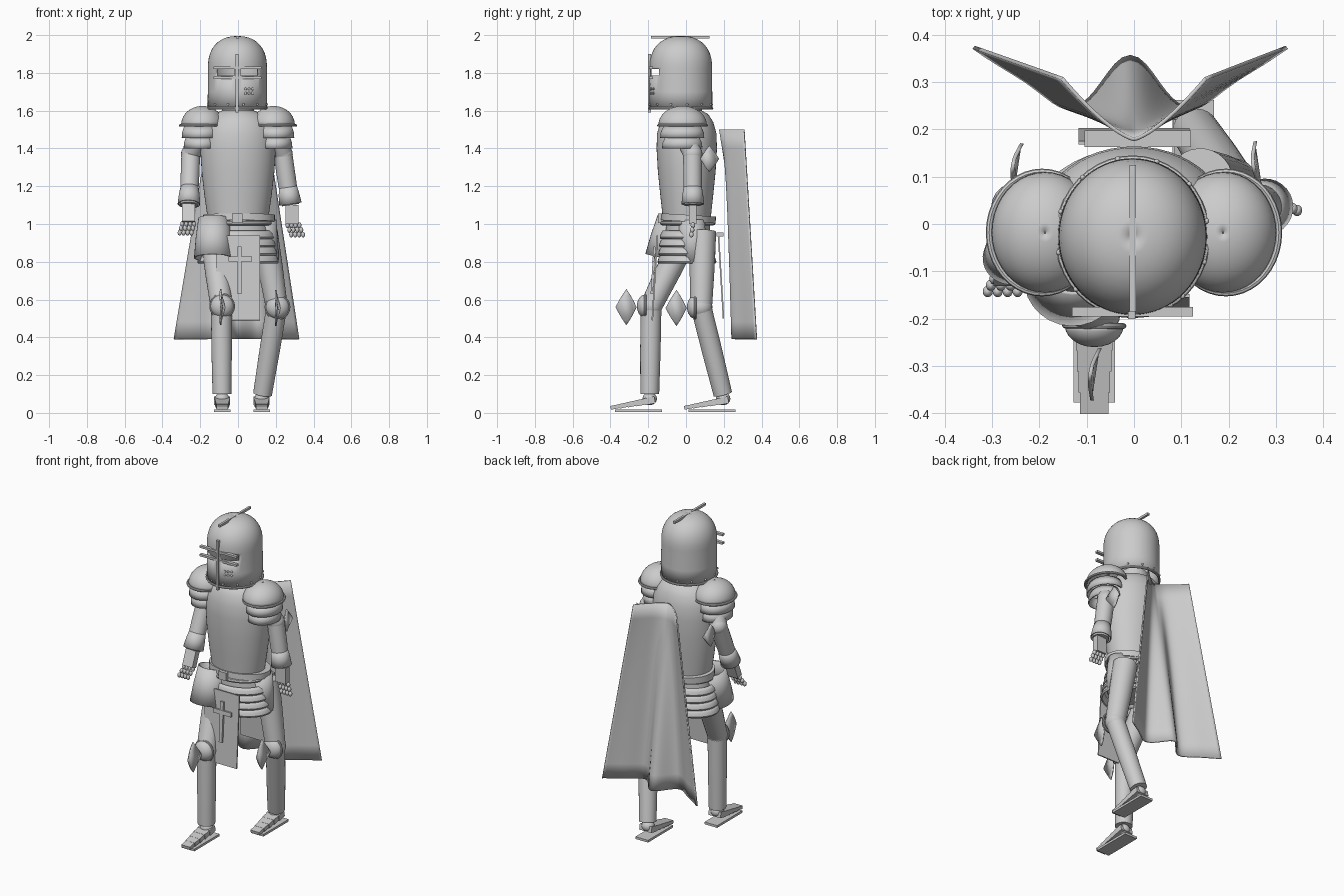
import bpy, bmesh, math
from mathutils import Vector, Matrix

if "Cube" in bpy.data.objects:
    bpy.data.objects.remove(bpy.data.objects["Cube"], do_unlink=True)

steel = bpy.data.materials.new("plain_grey")
steel.use_nodes = True
GREY = (0.6, 0.6, 0.6, 1)
steel.diffuse_color = GREY
steel.node_tree.nodes["Principled BSDF"].inputs["Base Color"].default_value = GREY


def finish(name, bm, thick=0):
    """Turn a bmesh into a smooth-shaded object, optionally with wall thickness."""
    bmesh.ops.recalc_face_normals(bm, faces=bm.faces)
    mesh = bpy.data.meshes.new(name)
    bm.to_mesh(mesh)
    bm.free()
    mesh.materials.append(steel)
    ob = bpy.data.objects.new(name, mesh)
    bpy.context.collection.objects.link(ob)
    if thick:
        mod = ob.modifiers.new("wall", "SOLIDIFY")
        mod.thickness = thick
    bpy.ops.object.select_all(action="DESELECT")
    ob.select_set(True)
    bpy.context.view_layer.objects.active = ob
    bpy.ops.object.shade_smooth_by_angle(angle=math.radians(35))
    return ob


def aim(p0, p1):
    """Matrix that puts local z along p0 to p1, starting at p0."""
    d = Vector(p1) - Vector(p0)
    return Matrix.Translation(p0) @ d.to_track_quat("Z", "Y").to_matrix().to_4x4()


def loft(name, profile, matrix=Matrix(), caps=True, thick=0, hole=None, n=40):
    """Stack of elliptical rings (height, rx, ry) joined by faces."""
    bm = bmesh.new()
    rings = []
    for z, rx, ry in profile:
        angles = [2 * math.pi * i / n for i in range(n)]
        rings.append([bm.verts.new((rx * math.cos(a), ry * math.sin(a), z)) for a in angles])
    for low, high in zip(rings, rings[1:]):
        for i in range(n):
            j = (i + 1) % n
            quad = (low[i], low[j], high[j], high[i])
            mid = sum((v.co for v in quad), Vector()) / 4
            if not (hole and hole(mid)):
                bm.faces.new(quad)
    if caps:
        bm.faces.new(rings[0])
        bm.faces.new(rings[-1])
    bm.transform(matrix)
    return finish(name, bm, thick)


def limb(name, p0, p1, r0, r1, caps=True, thick=0):
    length = (Vector(p1) - Vector(p0)).length
    prof = [(0, r0, r0), (length / 2, (r0 + r1) / 2 * 1.03, (r0 + r1) / 2 * 1.03), (length, r1, r1)]
    return loft(name, prof, aim(p0, p1), caps, thick, n=28)


def box(name, centre, size, tilt=0):
    bm = bmesh.new()
    m = Matrix.Translation(centre) @ Matrix.Rotation(tilt, 4, "X") @ Matrix.Diagonal((*size, 1))
    bmesh.ops.create_cube(bm, size=1, matrix=m)
    return finish(name, bm)


def ball(name, centre, r, squash=(1, 1, 1)):
    bm = bmesh.new()
    m = Matrix.Translation(centre) @ Matrix.Diagonal((*squash, 1))
    bmesh.ops.create_uvsphere(bm, u_segments=20, v_segments=12, radius=r, matrix=m)
    return finish(name, bm)


def ring(name, centre, rx, ry, r, matrix=None):
    """Rolled rim: a torus stretched to an ellipse."""
    prof = []
    for k in range(9):
        a = 2 * math.pi * k / 8
        prof.append((r * math.sin(a), rx + r * math.cos(a), ry + r * math.cos(a)))
    return loft(name, prof, matrix or Matrix.Translation(centre), caps=False)


def dome(z0, height, rx, ry, power=2.0, steps=10):
    out = []
    for k in range(steps + 1):
        t = math.sin(math.pi / 2 * k / steps) if k < steps else 1
        f = max((1 - t ** power) ** (1 / power), 0.015)
        out.append((z0 + height * t, rx * f, ry * f))
    return out


def fin(name, centre, wide, tall, twist):
    """Thin diamond wing standing in the side plane."""
    bm = bmesh.new()
    rim = []
    for k in range(16):
        a = 2 * math.pi * k / 16
        y, z = math.cos(a), math.sin(a)
        s = 1 / (abs(y) + abs(z)) ** 0.85
        rim.append(bm.verts.new((0.012 * (1 - abs(z)), y * s * wide, z * s * tall)))
    bm.faces.new(rim)
    bm.transform(Matrix.Translation(centre) @ Matrix.Rotation(twist, 4, "Z"))
    return finish(name, bm, 0.008)


# Helmet with eye slits
HEAD = Vector((-0.003, -0.027, 0))
loft("helmet", [(1.61, .158, .166), (1.7, .157, .166), (1.785, .156, .165), (1.82, .156, .165)]
     + dome(1.83, .165, .156, .165, 2.3), Matrix.Translation(HEAD), caps=False, thick=0.008,
     hole=lambda p: 1.785 < p.z < 1.82 and p.y < 0 and 0.015 < abs(p.x) < 0.115, n=64)
ring("helmet_rim", HEAD + Vector((0, 0, 1.612)), .157, .165, .007)
box("helmet_crest", (-.003, -.03, 1.988), (.014, .31, .014))
box("face_bar", (-.005, -.193, 1.745), (.016, .016, .31))
for z in (1.775, 1.828):
    box("eye_slit_border", (-.003, -.185, z), (.255, .02, .013))
for k in range(12):
    a = 2 * math.pi * k / 12 + 0.2
    ball("helmet_rivet", HEAD + Vector((.159 * math.cos(a), .167 * math.sin(a), 1.633)), .006)
for x in (.04, .058, .076):
    for z in (1.692, 1.715):
        y = HEAD.y - .165 * math.sqrt(1 - (x / .157) ** 2)
        ball("breath_hole", (x, y, z), .007, (1, .6, 1))

# Torso, waist and hip plates
loft("breastplate", [(1.0, .155, .125), (1.06, .165, .13), (1.15, .178, .14), (1.28, .193, .153),
                     (1.4, .2, .16), (1.48, .195, .157), (1.54, .172, .14), (1.58, .135, .115),
                     (1.6, .085, .08), (1.64, .08, .075)], Matrix.Translation((0, .004, 0)), n=48)
tilt = Matrix.Translation((.005, .013, 1.03)) @ Matrix.Rotation(-.06, 4, "X")
loft("belt", [(-.018, .19, .145), (.018, .19, .145)], tilt)
ring("waist_rim", (.0, .01, 1.005), .172, .135, .012)
box("belt_buckle", (-.005, -.137, 1.03), (.055, .025, .05))
loft("hip_core", [(.83, .17, .12), (.93, .17, .12), (1.02, .15, .115)], Matrix.Translation((0, .01, 0)))
for k in range(4):
    z, w = .96 - .043 * k, .008 * k
    loft("hip_lame", [(z - .04, .188 + w, .14 + w / 2), (z - .03, .192 + w, .144 + w / 2),
                      (z - .01, .186 + w, .138 + w / 2), (z + .005, .172 + w, .128 + w / 2)],
         Matrix.Translation((0, .005, 0)), caps=False, thick=.008)

# Hanging cloths with a cross on the front one
box("front_cloth", (0, -.165, .715), (.235, .008, .45), -.06)
box("back_cloth", (0, .185, .725), (.235, .008, .45), .06)
box("back_cloth_hanger", (.008, .18, .945), (.225, .035, .02))
box("cross_upright", (.008, -.174, .755), (.022, .012, .25), -.06)
box("cross_arm", (.012, -.172, .815), (.125, .012, .026), -.06)

# Shoulder plates
for side in (-1, 1):
    c = Matrix.Translation((.188 * side, -.018, 0))
    loft("shoulder_dome", dome(1.525, .1, .113, .128), c, caps=False, thick=.008)
    ring("shoulder_rim", (.194 * side, -.018, 1.522), .112, .128, .007)
    for z, r in ((1.455, .1), (1.4, .09)):
        loft("shoulder_lame", [(z, r, r + .017), (z + .03, r - .002, r + .014), (z + .06, r - .012, r)],
             Matrix.Translation((.198 * side, -.02, 0)), caps=False, thick=.008)

# Arms: shoulder, elbow, wrist
ARMS = [(1, (.2, -.005, 1.47), (.238, .035, 1.37), (.278, .036, 1.1)),
        (-1, (-.2, -.01, 1.47), (-.25, .035, 1.37), (-.26, -.075, 1.1))]
for side, shoulder, elbow, wrist in ARMS:
    s, e, w = Vector(shoulder), Vector(elbow), Vector(wrist)
    limb("upper_arm", s, e, .052, .05)
    ball("elbow", e, .052)
    limb("forearm", e, w, .05, .046)
    limb("glove_cuff", e.lerp(w, .62), w.lerp(e, .02), .047, .06, False, .006)
    fin("elbow_fin", e + Vector((.01 * side, .088, -.025)), .05, .07, .15 * side)
    down = (w - e).normalized()
    palm = w + down * .05
    box("hand", palm, (.07, .04, .1), math.atan2(down.y, -down.z))
    for f in range(4):
        for j in range(3):
            knuckle = palm + down * (.058 + .025 * j) + Vector(((f - 1.5) * .021 + .006 * side * j, -.004 * j, 0))
            ball("finger_joint", knuckle, .0125, (.85, .95, 1.2))

# Legs: hip, knee, ankle, foot middle
LEGS = [((.14, .09, .96), (.205, .08, .56), (.13, .195, .1), (.125, .137)),
        ((-.125, -.02, .9), (-.088, -.185, .565), (-.085, -.192, .1), (-.084, -.252))]
for hip, knee, ankle, foot in LEGS:
    h, k, a = Vector(hip), Vector(knee), Vector(ankle)
    limb("thigh", h, k, .07, .058)
    ball("knee_joint", k, .06)
    limb("shin", k, a, .055, .05)
    # Knee cap, its rim and its wing
    front = k + Vector((.004, -.03, 0))
    facing = aim(front, front - Vector((.01, 1, 0)))
    loft("knee_cap", dome(0, .045, .062, .062, steps=6), facing, caps=False, thick=.006)
    ring("knee_rim", front, .062, .062, .006, facing)
    fin("knee_fin", front + Vector((-.012, -.1, -.005)), .056, .095, -.15)
    # Foot: flat sole and overlapping toe plates
    fx, fy = foot
    box("sole", (fx, fy, .012), (.088, .25, .014))
    ball("ankle_joint", (fx, fy + .06, .075), .038, (1, 1, .9))
    for j in range(5):
        box("toe_plate", (fx, fy - .12 + .045 * j, .032 + .008 * j),
            (.06 + .006 * j, .055, .02 + .004 * j), .2)

# Thigh guards
limb("thigh_guard", (-.128, -.07, 1.03), (-.13, -.115, .82), .082, .103, False, .008)
limb("thigh_guard", (.135, .03, 1.02), (.143, .042, .8), .068, .073, False, .008)

# Cape: folds deepen toward the hem
bm = bmesh.new()
U, V = 48, 12
grid = []
for j in range(V + 1):
    t = j / V
    row = []
    for i in range(U + 1):
        u = 2 * i / U - 1
        top = .175 + .13 * abs(u) ** 1.4
        hem = .25 + .12 * u * u + .1 * math.exp(-(u / .2) ** 2) - .03 * math.exp(-((abs(u) - .4) / .2) ** 2)
        x = u * (.155 + .178 * t) - .008 * t
        row.append(bm.verts.new((x, top * (1 - t) + hem * t, 1.5 - 1.11 * t)))
    grid.append(row)
for r0, r1 in zip(grid, grid[1:]):
    for i in range(U):
        bm.faces.new((r0[i], r0[i + 1], r1[i + 1], r1[i]))
finish("cape", bm, .008)
